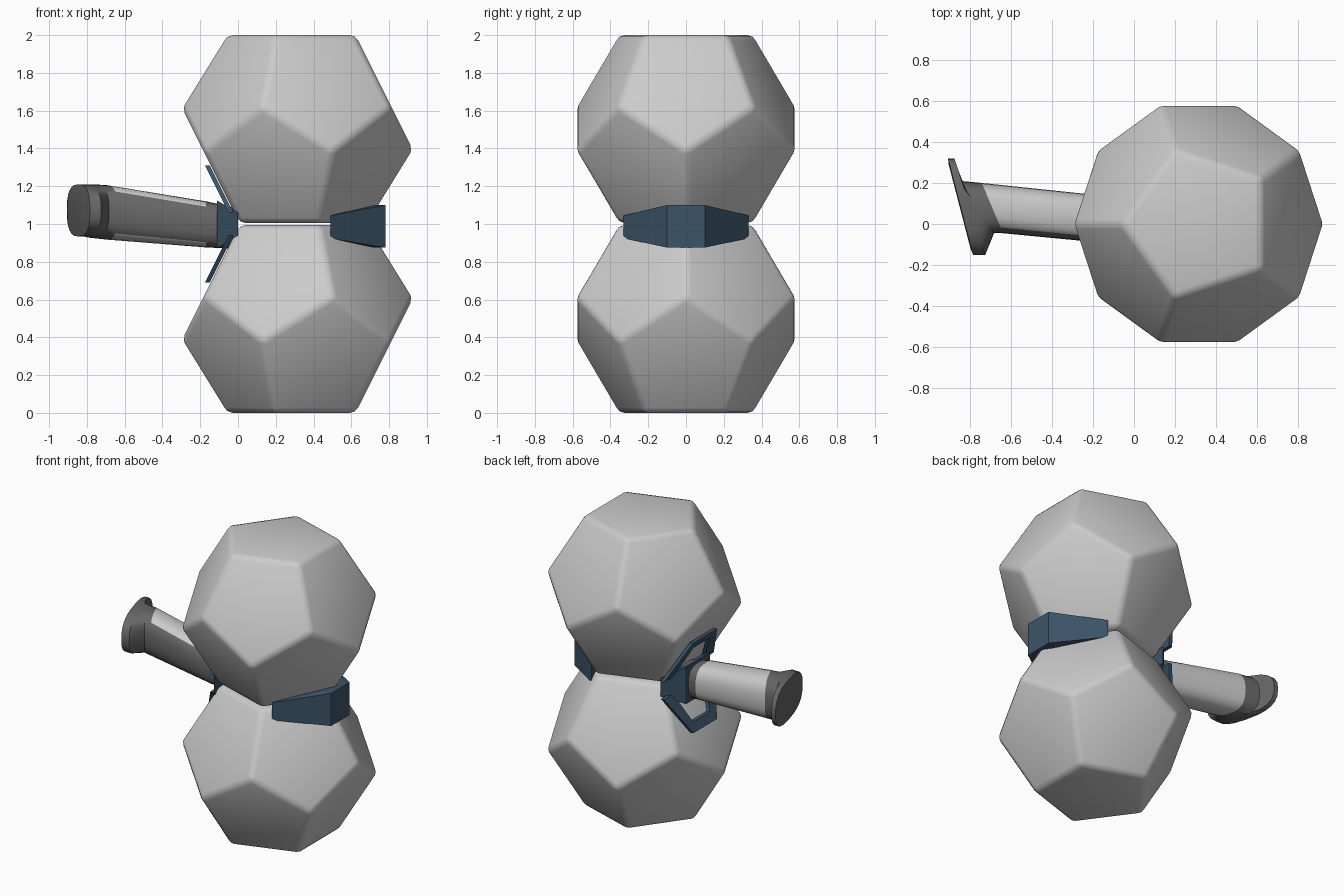
import bpy, bmesh, math
from mathutils import Vector

if "Cube" in bpy.data.objects:
    bpy.data.objects.remove(bpy.data.objects["Cube"])


def material(name, rgb):
    m = bpy.data.materials.new(name)
    m.diffuse_color = (*rgb, 1)
    m.use_nodes = True
    m.node_tree.nodes["Principled BSDF"].inputs["Base Color"].default_value = m.diffuse_color
    return m


LIGHT = material("light_grey", (0.60, 0.60, 0.60))
DARK = material("dark_grey", (0.135, 0.135, 0.135))
BLUE = material("slate_blue", (0.045, 0.088, 0.14))


def finish(bm, name, mats, smooth=None):
    bmesh.ops.recalc_face_normals(bm, faces=bm.faces)
    me = bpy.data.meshes.new(name)
    bm.to_mesh(me)
    bm.free()
    for m in mats:
        me.materials.append(m)
    ob = bpy.data.objects.new(name, me)
    bpy.context.collection.objects.link(ob)
    if smooth:
        bpy.ops.object.select_all(action='DESELECT')
        ob.select_set(True)
        bpy.context.view_layer.objects.active = ob
        bpy.ops.object.shade_smooth_by_angle(angle=math.radians(smooth))
    return ob


def add_hull(bm, pts):
    """Convex solid around a few points."""
    part = bmesh.new()
    for p in pts:
        part.verts.new(p)
    bmesh.ops.convex_hull(part, input=part.verts)
    bmesh.ops.dissolve_limit(part, angle_limit=0.02, verts=part.verts, edges=part.edges)
    tmp = bpy.data.meshes.new("tmp")
    part.to_mesh(tmp)
    part.free()
    bm.from_mesh(tmp)
    bpy.data.meshes.remove(tmp)


# Twelve-sided heads with softened edges, mirrored about the middle
def head(name, cz, flip):
    inr = 0.497
    face_r = inr * 0.764
    eq_r, eq_z = face_r * 1.618, inr * 0.236
    pts = []
    for k in range(5):
        for turn, r, z in ((0, face_r, inr), (0, eq_r, eq_z),
                           (36, eq_r, -eq_z), (36, face_r, -inr)):
            a = math.radians(72 * k + turn)
            pts.append((0.315 + r * math.cos(a), r * math.sin(a), cz + flip * z))
    bm = bmesh.new()
    add_hull(bm, pts)
    bmesh.ops.bevel(bm, geom=list(bm.edges), offset=0.03, segments=2,
                    profile=0.5, affect='EDGES')
    return finish(bm, name, [LIGHT], 60)


head("lower_head", 0.497, 1)
head("upper_head", 1.503, -1)

# Wedge filling the groove opposite the handle
bm = bmesh.new()
wedge = []
for s in (-1, 1):
    wedge += [(0.49, s * 0.33, z) for z in (0.925, 1.045)]
    wedge += [(x, s * 0.1, z) for x in (0.72, 0.78) for z in (0.875, 1.1)]
add_hull(bm, wedge)
finish(bm, "groove_wedge", [BLUE])

# Collar with open frames lying on the upper and lower faces
bm = bmesh.new()
collar = [(0.0, y, z) for y in (-0.26, 0.28) for z in (0.94, 1.06)]
collar += [(-0.112, y, z) for y in (-0.10, 0.16) for z in (0.87, 1.125)]
add_hull(bm, collar)


def on_face(y, d, up):
    """Inner and outer point on a sloping head face, d away from mid height."""
    x = -0.5 * d
    z = 1 + up * d
    return [(x + 0.005, y, z), (x - 0.02, y, z)]


for up in (-1, 1):
    for s in (-1, 1):                                    # side bars
        bar = []
        for y, d in ((0.27, 0.06), (0.17, 0.06), (0.13, 0.31), (0.085, 0.27)):
            bar += on_face(0.04 + s * y, d, up)
        add_hull(bm, bar)
    tip = []                                             # end bar
    for s in (-1, 1):
        tip += on_face(0.04 + s * 0.13, 0.31, up) + on_face(0.04 + s * 0.115, 0.255, up)
    add_hull(bm, tip)
finish(bm, "handle_mount", [BLUE])

# Handle lofted through oval sections: x, y range, z range, slant
sections = [
    (-0.03, -0.09, 0.13, 0.870, 1.09, 0.0),
    (-0.17, -0.09, 0.14, 0.876, 1.12, 0.0),
    (-0.69, -0.045, 0.20, 0.917, 1.205, 0.42),
    (-0.765, -0.045, 0.21, 0.925, 1.21, 0.65),
    (-0.80, -0.15, 0.32, 0.934, 1.21, 0.32),
    (-0.845, -0.15, 0.32, 0.934, 1.21, 0.26),
    (-0.85, -0.12, 0.29, 0.955, 1.19, 0.26),
]
N = 24
bm = bmesh.new()
rings = []
for x, y0, y1, z0, z1, slant in sections:
    cy, cz, hy, hz = (y0 + y1) / 2, (z0 + z1) / 2, (y1 - y0) / 2, (z1 - z0) / 2
    ring = []
    for i in range(N):
        a = 2 * math.pi * i / N
        c, s = math.cos(a), math.sin(a)
        dy = hy * math.copysign(abs(c) ** 0.75, c)
        dz = hz * math.copysign(abs(s) ** 0.75, s)
        ring.append(bm.verts.new((x - slant * dy, cy + dy, cz + dz)))
    rings.append(ring)
for k in range(len(rings) - 1):
    for i in range(N):
        j = (i + 1) % N
        f = bm.faces.new((rings[k][i], rings[k][j], rings[k + 1][j], rings[k + 1][i]))
        # light grip with a dark stripe along the front side, dark ends
        on_stripe = abs((i + 0.5) - N / 2) < 3
        f.material_index = 0 if k == 1 and not on_stripe else 1
for ring in (rings[0], rings[-1]):
    bm.faces.new(ring).material_index = 1
finish(bm, "handle", [LIGHT, DARK], 40)
